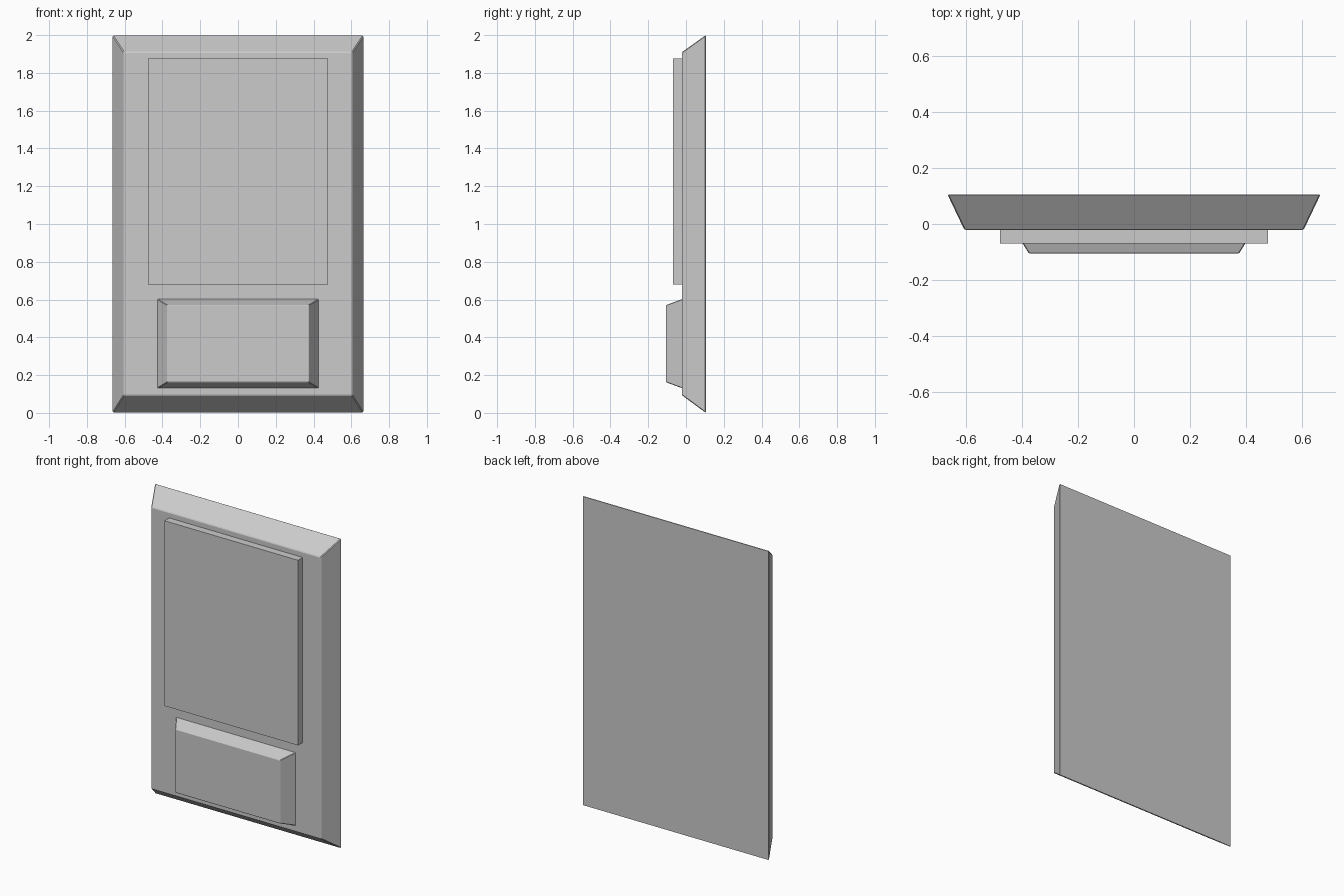
import bpy, bmesh

if "Cube" in bpy.data.objects:
    bpy.data.objects.remove(bpy.data.objects["Cube"])


def tapered_panel(name, back, front, bevel=0.0):
    """Frustum facing -y; back and front are (half_width, z_low, z_high, y)."""
    bm = bmesh.new()
    loops = []
    for w, z0, z1, y in (back, front):
        loops.append([bm.verts.new((x, y, z))
                      for x, z in ((-w, z0), (w, z0), (w, z1), (-w, z1))])
    for loop in loops:
        bm.faces.new(loop)
    for i in range(4):
        j = (i + 1) % 4
        bm.faces.new((loops[0][i], loops[0][j], loops[1][j], loops[1][i]))
    bmesh.ops.recalc_face_normals(bm, faces=bm.faces)
    mesh = bpy.data.meshes.new(name)
    bm.to_mesh(mesh)
    bm.free()
    obj = bpy.data.objects.new(name, mesh)
    bpy.context.collection.objects.link(obj)
    if bevel:
        mod = obj.modifiers.new("edge_bevel", 'BEVEL')
        mod.width = bevel
        mod.segments = 1
    return obj


# Wall plate with sloping borders
tapered_panel("back_plate", (0.665, 0.0, 2.0, 0.105),
              (0.605, 0.093, 1.91, -0.021), 0.004)

# Upper raised panel, straight sided and slightly sunk into the plate
tapered_panel("upper_panel", (0.477, 0.68, 1.875, 0.0),
              (0.477, 0.68, 1.875, -0.069))

# Lower raised panel with sloping sides
tapered_panel("lower_panel", (0.428, 0.13, 0.603, -0.019),
              (0.375, 0.162, 0.571, -0.105), 0.003)
